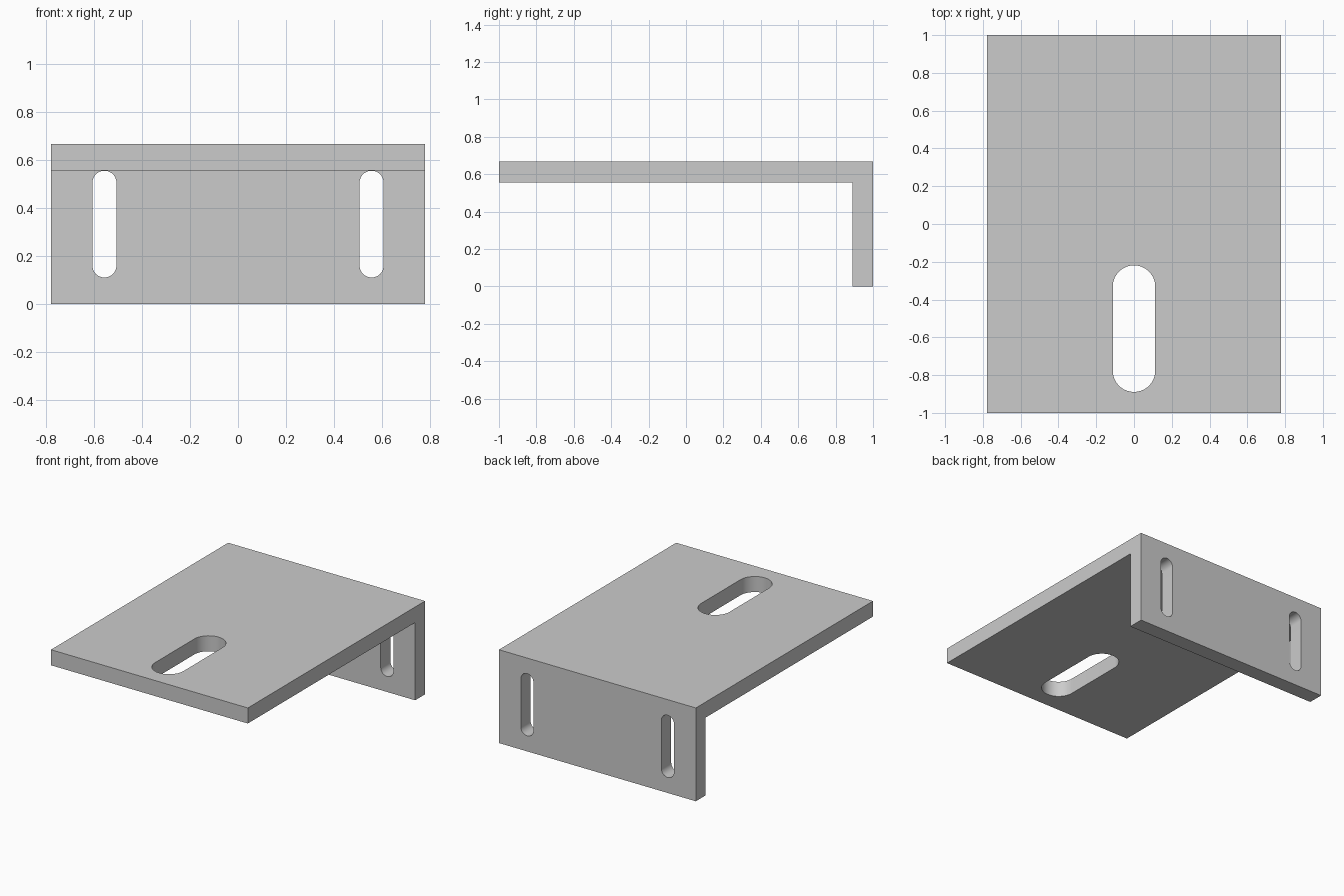
import bpy, bmesh, math
from mathutils import Vector

if "Cube" in bpy.data.objects:
    bpy.data.objects.remove(bpy.data.objects["Cube"])

W, T, H = 0.7778, 0.1111, 0.6667   # half width, thickness, height


def prism(name, points, direction):
    """Extrude a closed outline of 3D points along a direction."""
    bm = bmesh.new()
    face = bm.faces.new([bm.verts.new(p) for p in points])
    ext = bmesh.ops.extrude_face_region(bm, geom=[face])
    verts = [v for v in ext["geom"] if isinstance(v, bmesh.types.BMVert)]
    bmesh.ops.translate(bm, vec=Vector(direction), verts=verts)
    bmesh.ops.recalc_face_normals(bm, faces=bm.faces)
    mesh = bpy.data.meshes.new(name)
    bm.to_mesh(mesh)
    bm.free()
    ob = bpy.data.objects.new(name, mesh)
    bpy.context.collection.objects.link(ob)
    return ob


def slot(cx, low, high, r, n=24):
    """Round-ended slot outline as (across, along) pairs."""
    pts = []
    for centre, start in ((high - r, 0), (low + r, math.pi)):
        for i in range(n + 1):
            a = start + math.pi * i / n
            pts.append((cx + r * math.cos(a), centre + r * math.sin(a)))
    return pts


# L-shaped bracket: top plate plus rear flange
profile = [(-1, H), (-1, H - T), (1 - T, H - T), (1 - T, 0), (1, 0), (1, H)]
bracket = prism("angle_bracket", [(-W, y, z) for y, z in profile], (2 * W, 0, 0))

# Slot cutters: one wide in the plate, two narrow in the flange
cutters = [prism("plate_slot_cutter",
                 [(x, y, 0.4) for x, y in slot(0, -0.889, -0.219, 0.1125)], (0, 0, 0.5))]
for side in (-1, 1):
    cutters.append(prism("flange_slot_cutter",
                         [(x, 0.8, z) for x, z in slot(side * 0.5556, 0.111, 0.555, 0.05)],
                         (0, 0.4, 0)))

# Cut the slots and remove the cutters
bpy.context.view_layer.objects.active = bracket
bracket.select_set(True)
for c in cutters:
    c.hide_render = True
    mod = bracket.modifiers.new("slot", "BOOLEAN")
    mod.operation, mod.solver, mod.object = "DIFFERENCE", "EXACT", c
    bpy.ops.object.modifier_apply(modifier=mod.name)
    bpy.data.objects.remove(c)

bpy.ops.object.shade_smooth_by_angle(angle=math.radians(30))
